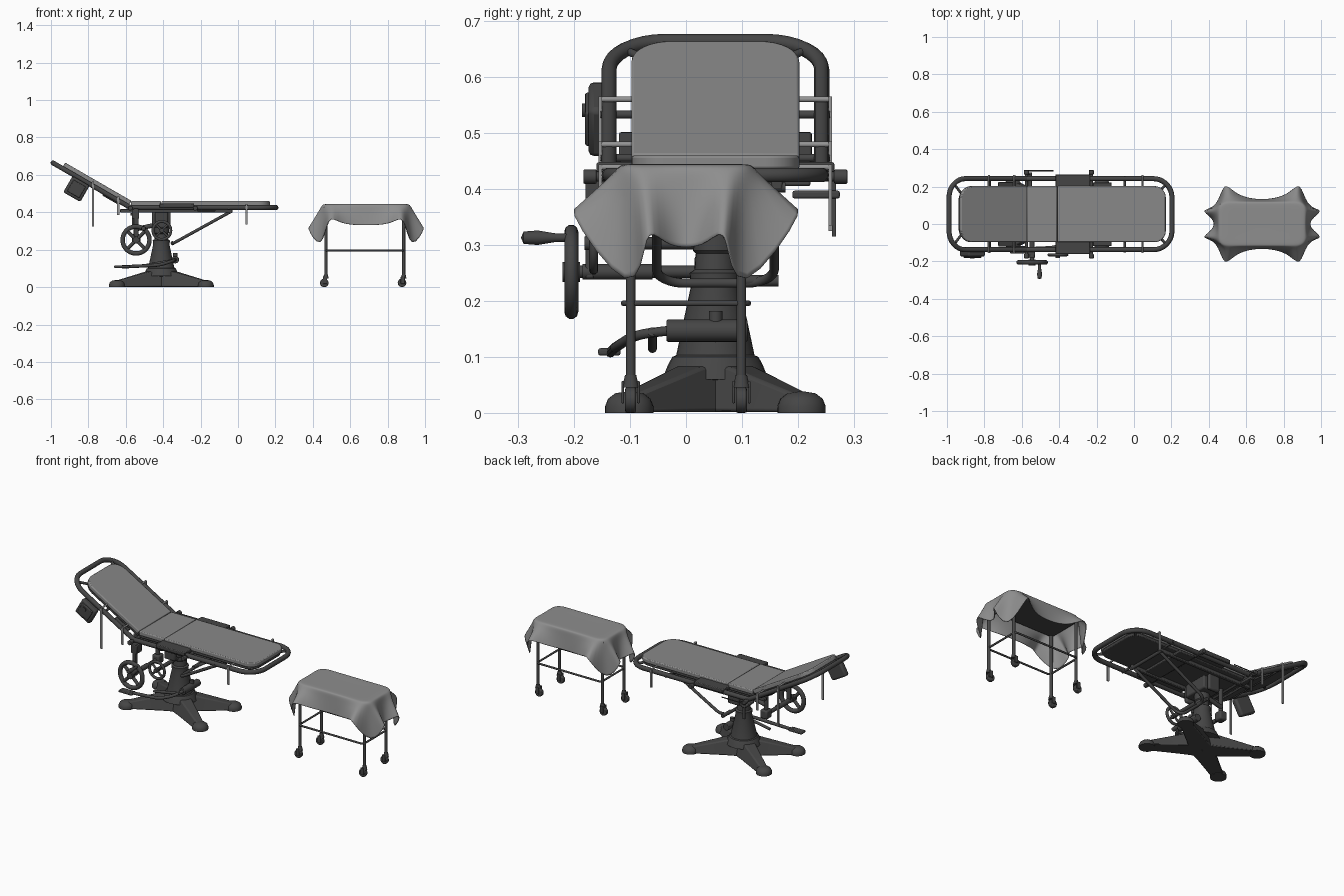
import bpy, bmesh
from math import radians, cos, sin, pi, atan2, hypot
from mathutils import Vector as V, Matrix as M

cube = bpy.data.objects.get("Cube")
if cube:
    bpy.data.objects.remove(cube, do_unlink=True)


def material(name, c):
    m = bpy.data.materials.new(name)
    m.use_nodes = True
    col = (c, c, c, 1)
    m.diffuse_color = col
    m.node_tree.nodes["Principled BSDF"].inputs["Base Color"].default_value = col
    return m


DARK = material("dark painted metal", 0.06)
PAD = material("grey padding", 0.25)
CLOTH = material("grey cloth", 0.27)
STEEL = material("light steel", 0.3)
I = M.Identity(4)


def finish(name, bm, mat, mx=I, bevel=0):
    bmesh.ops.recalc_face_normals(bm, faces=bm.faces)
    me = bpy.data.meshes.new(name)
    for f in bm.faces:
        f.smooth = True
    bm.transform(mx)
    bm.to_mesh(me)
    bm.free()
    me.set_sharp_from_angle(angle=radians(35))
    me.materials.append(mat)
    ob = bpy.data.objects.new(name, me)
    bpy.context.scene.collection.objects.link(ob)
    if bevel:
        mod = ob.modifiers.new("bevel", 'BEVEL')
        mod.width, mod.segments = bevel, 2
    return ob


def box(name, centre, size, mat=DARK, mx=I, bevel=0.004):
    bm = bmesh.new()
    bmesh.ops.create_cube(bm, size=1, matrix=M.Translation(centre) @ M.Diagonal((*size, 1)))
    return finish(name, bm, mat, mx, bevel)


def rod(name, a, b, r, mat=DARK, mx=I, r2=None, bevel=0):
    a, b = V(a), V(b)
    bm = bmesh.new()
    turn = (b - a).to_track_quat('Z', 'Y').to_matrix().to_4x4()
    bmesh.ops.create_cone(bm, cap_ends=True, segments=20, radius1=r, radius2=r if r2 is None else r2,
                          depth=(b - a).length, matrix=M.Translation((a + b) / 2) @ turn)
    return finish(name, bm, mat, mx, bevel)


def lathe(name, profile, mx, mat=DARK):
    bm = bmesh.new()
    vs = [bm.verts.new((r, 0, z)) for r, z in profile]
    edges = [bm.edges.new(p) for p in zip(vs, vs[1:])]
    bmesh.ops.spin(bm, geom=vs + edges, cent=(0, 0, 0), axis=(0, 0, 1), angle=2 * pi, steps=28)
    bmesh.ops.remove_doubles(bm, verts=bm.verts, dist=0.0002)
    return finish(name, bm, mat, mx)


def fillet(pts, r, steps=8):
    pts = [V(p) for p in pts]
    out = [pts[0]]
    for p, c, n in zip(pts, pts[1:], pts[2:]):
        a, b = c + (p - c).normalized() * r, c + (n - c).normalized() * r
        # blend of a curve and its chord handles approximates a round corner
        for i in range(steps + 1):
            t = i / steps
            k = 0.55
            ha, hb = a.lerp(c, k), b.lerp(c, k)
            out.append(a * (1 - t)**3 + ha * 3 * t * (1 - t)**2 + hb * 3 * t * t * (1 - t) + b * t**3)
    return out + [pts[-1]]


def pipe(name, pts, r, mat=DARK, mx=I, cyclic=False):
    cu = bpy.data.curves.new(name, 'CURVE')
    cu.dimensions = '3D'
    cu.bevel_depth, cu.bevel_resolution, cu.use_fill_caps = r, 3, True
    sp = cu.splines.new('POLY')
    sp.points.add(len(pts) - 1)
    for q, p in zip(sp.points, pts):
        q.co = (*(mx @ V(p)), 1)
    sp.use_cyclic_u = cyclic
    cu.materials.append(mat)
    ob = bpy.data.objects.new(name, cu)
    bpy.context.scene.collection.objects.link(ob)
    return ob


YC = 0.0525          # centre line of the table
RY = 0.19            # rail offset from it
HINGE = V((-0.575, 0, 0.425))
BACK = M.Translation(HINGE) @ M.Rotation(radians(30), 4, 'Y')
FLAT = M.Translation((0, 0, HINGE.z))


def pad(name, x0, x1, half, z0, z1, r, mat, mx):
    """Slab with rounded corners at the x1 end."""
    path = fillet([(x0, YC - half, 0), (x1, YC - half, 0), (x1, YC + half, 0), (x0, YC + half, 0)], r) if r else \
        [(x0, YC - half, 0), (x1, YC - half, 0), (x1, YC + half, 0), (x0, YC + half, 0)]
    bm = bmesh.new()
    f = bm.faces.new([bm.verts.new((p[0], p[1], z0)) for p in path])
    ext = bmesh.ops.extrude_face_region(bm, geom=[f])
    bmesh.ops.translate(bm, vec=(0, 0, z1 - z0), verts=[v for v in ext["geom"] if isinstance(v, bmesh.types.BMVert)])
    return finish(name, bm, mat, mx, 0.005)


# Bed sections: padding, board and tubular rail
pad("back_pad", -0.014, -0.423, 0.15, 0.01, 0.034, 0.07, PAD, BACK)
pad("back_board", -0.01, -0.418, 0.145, -0.006, 0.01, 0.07, DARK, BACK)
pad("seat_pad", -0.572, -0.412, 0.15, 0.01, 0.035, 0, PAD, FLAT)
pad("leg_pad", -0.41, 0.17, 0.15, 0.01, 0.035, 0.06, PAD, FLAT)
pad("leg_board", -0.57, 0.165, 0.145, -0.006, 0.01, 0.06, DARK, FLAT)
for name, x0, x1, mx in (("back", 0, -0.478, BACK), ("leg", -0.575, 0.203, FLAT)):
    pipe(name + "_rail", fillet([(x0, YC - RY, 0), (x1, YC - RY, 0), (x1, YC + RY, 0), (x0, YC + RY, 0)], 0.1),
         0.0135, DARK, mx)
    e = 1 if x1 > x0 else -1
    for s in (-1, 1):
        rod(name + "_corner_stay", (x1 - e * 0.085, YC + s * 0.1, 0), (x1 - e * 0.028, YC + s * 0.165, 0), 0.007, DARK, mx)

# Cross bars under the padding
for x, z, mat, mx in ((-0.243, 0.016, STEEL, BACK), (-0.085, 0.014, STEEL, BACK), (0.045, 0.014, STEEL, FLAT),
                      (-0.225, -0.005, DARK, BACK), (-0.07, -0.005, DARK, BACK), (-0.05, -0.003, DARK, FLAT)):
    rod("cross_bar", (x, YC - 0.205, z), (x, YC + 0.205, z), 0.005 if mat == STEEL else 0.007, mat, mx)
for x in (-0.575, -0.228):
    rod("pivot_bar", (x, YC - 0.22, -0.003), (x, YC + 0.22, -0.003), 0.009, DARK, FLAT)
    for s in (-1, 1):
        rod("pivot_knob", (x, YC + s * 0.212, -0.003), (x, YC + s * 0.236, -0.003), 0.013, DARK, FLAT, bevel=0.003)

# Hanging strips on both rails
for x, z0, z1 in ((-0.775, 0.325, 0.565), (-0.64, 0.385, 0.485), (0.045, 0.335, 0.444)):
    for s in (-1, 1):
        box("hanging_strip", (x, YC + s * 0.2055, (z0 + z1) / 2), (0.012, 0.006, z1 - z0), STEEL, bevel=0)

# Side plates and hinge plates
box("seat_side_plate", (-0.328, YC, 0.437), (0.185, 0.425, 0.022))
box("leg_hinge_plate", (-0.17, YC, 0.412), (0.1, 0.34, 0.014))
box("back_hinge_plate", (-0.115, YC, -0.012), (0.1, 0.345, 0.014), mx=BACK)
for s in (-1, 1):
    box("under_beam", (-0.33, YC + s * 0.11, 0.408), (0.6, 0.02, 0.02))
rod("side_guide", (-0.575, YC + 0.232, 0.415), (-0.43, YC + 0.232, 0.415), 0.003)
box("side_latch", (-0.56, YC + 0.18, 0.39), (0.03, 0.085, 0.014))
box("side_strap", (-0.56, YC + 0.212, 0.365), (0.014, 0.007, 0.1), bevel=0)

# Control box on the back rail
box("control_box", (-0.3, YC - 0.21, -0.058), (0.105, 0.034, 0.1), mx=BACK, bevel=0.01)
box("control_box_lid", (-0.3, YC - 0.228, -0.058), (0.075, 0.01, 0.07), mx=BACK)
rod("control_knob", (-0.31, YC - 0.225, -0.045), (-0.31, YC - 0.238, -0.045), 0.012, DARK, BACK)

# Pedestal column and head
CX = -0.41
lathe("column", [(0, 0.055), (0.095, 0.06), (0.085, 0.085), (0.077, 0.1), (0.07, 0.103), (0.044, 0.225), (0.046, 0.25),
                 (0.037, 0.256), (0.035, 0.285), (0.04, 0.29), (0.04, 0.36), (0, 0.36)], M.Translation((CX, YC, 0)))
box("head_block", (CX, YC, 0.365), (0.1, 0.15, 0.075), bevel=0.008)
for s in (-1, 1):
    box("head_cheek", (CX, YC + s * 0.09, 0.36), (0.07, 0.022, 0.09), bevel=0.008)

# Four splayed base legs with domed feet
for sx in (-1, 1):
    for sy in (-1, 1):
        dx, dy = sx * 0.2375, sy * 0.154
        mx = M.Translation((CX, YC, 0)) @ M.Rotation(atan2(dy, dx), 4, 'Z')
        bm = bmesh.new()
        ends = []
        for x, wb, wt, h in ((0.0, 0.065, 0.04, 0.092), (0.09, 0.052, 0.03, 0.082), (hypot(dx, dy), 0.034, 0.018, 0.034)):
            ends.append([bm.verts.new(p) for p in ((x, -wb, 0.002), (x, -wt, h), (x, wt, h), (x, wb, 0.002))])
        for a, b in zip(ends, ends[1:]):
            for i in range(4):
                bm.faces.new((a[i], a[i - 1], b[i - 1], b[i]))
        bm.faces.new(ends[0])
        bm.faces.new(ends[-1])
        finish("base_leg", bm, DARK, mx, 0.006)
        lathe("base_foot", [(0, 0), (0.043, 0), (0.043, 0.012), (0.038, 0.025), (0.025, 0.035), (0, 0.039)],
              M.Translation((CX + dx, YC + dy, 0)))


# Hand wheels
def hand_wheel(name, x, y, z, r, tube, inner):
    ring = [(x + r * cos(a), y, z + r * sin(a)) for a in (i * pi / 20 for i in range(40))]
    pipe(name + "_rim", ring, tube, cyclic=True)
    rod(name + "_hub", (x, y - 0.016, z), (x, y + 0.016, z), r * 0.25)
    for k in range(4):
        a = pi / 4 + k * pi / 2
        rod(name + "_spoke", (x, y, z), (x + r * cos(a), y, z + r * sin(a)), tube * 0.75)
    rod(name + "_shaft", (x, y, z), (x, inner, z), 0.011)


hand_wheel("large_wheel", -0.545, -0.205, 0.252, 0.072, 0.0125, 0.05)
hand_wheel("small_wheel", -0.407, -0.165, 0.303, 0.048, 0.008, 0.03)
lathe("crank_handle", [(0, 0), (0.007, 0), (0.008, 0.03), (0.013, 0.06), (0.011, 0.085), (0, 0.09)],
      M.Translation((-0.505, -0.205, 0.313)) @ M.Rotation(radians(90), 4, 'X'))
rod("wheel_sleeve", (-0.545, -0.185, 0.252), (-0.545, -0.06, 0.252), 0.014)
box("wheel_hanger", (-0.545, -0.172, 0.33), (0.025, 0.016, 0.18))
box("wheel_hanger_top", (-0.548, -0.155, 0.392), (0.04, 0.05, 0.05))
rod("tilt_screw", (-0.545, 0.04, 0.235), (-0.545, 0.04, 0.42), 0.012)
box("gear_case", (-0.545, 0.04, 0.258), (0.045, 0.05, 0.05), bevel=0.008)
rod("gear_link", (-0.545, 0.045, 0.31), (CX, 0.05, 0.34), 0.012)

# Looped brace from column to leg section
pipe("support_brace", fillet([(-0.04, YC - 0.105, 0.403), (-0.35, YC - 0.105, 0.232),
                              (-0.35, YC + 0.105, 0.232), (-0.04, YC + 0.105, 0.403)], 0.05), 0.0085)
rod("brace_axle", (-0.35, 0.09, 0.236), (-0.35, 0.165, 0.236), 0.01)
rod("brace_top_axle", (-0.04, YC - 0.125, 0.403), (-0.04, YC + 0.125, 0.403), 0.009)

# Foot pedals
rod("pedal_axle", (-0.335, -0.035, 0.147), (-0.335, 0.11, 0.147), 0.02, bevel=0.003)
rod("pedal_axle_bolt", (-0.335, 0.053, 0.16), (-0.335, 0.053, 0.182), 0.012)
pipe("pedal_arm", fillet([(-0.335, -0.03, 0.147), (-0.35, -0.09, 0.14), (-0.42, -0.125, 0.118), (-0.62, -0.135, 0.108)], 0.03),
     0.009)
box("pedal_plate", (-0.62, -0.137, 0.109), (0.085, 0.04, 0.013))
rod("pedal_link", (-0.335, -0.06, 0.145), (-0.5, -0.06, 0.115), 0.008)

# Trolley frame with casters
TX, LX, LY = 0.678, 0.208, 0.099
box("trolley_tray", (TX, 0, 0.425), (0.44, 0.215, 0.014))
rect = [(TX, -LY - 0.012, 0.196)] + [(TX + sx * LX, sy * (LY + 0.012), 0.196)
                                     for sx, sy in ((1, -1), (1, 1), (-1, 1), (-1, -1))] + [(TX, -LY - 0.012, 0.196)]
pipe("trolley_lower_rail", fillet(rect, 0.015, 4), 0.0055)
for sx in (-1, 1):
    for sy in (-1, 1):
        x, y = TX + sx * LX, sy * LY
        rod("trolley_leg", (x, y, 0.06), (x, y, 0.425), 0.0085)
        rod("caster_cap", (x, y, 0.045), (x, y, 0.068), 0.015, r2=0.01)
        for s in (-1, 1):
            box("caster_fork", (x - 0.005, y + s * 0.014, 0.037), (0.022, 0.005, 0.04), bevel=0.002)
        rod("caster_wheel", (x - 0.009, y - 0.01, 0.023), (x - 0.009, y + 0.01, 0.023), 0.023, bevel=0.004)

# Draped cloth: one quarter outline, mirrored round, lofted from top to hem
top = [(0.235, 0), (0.235, 0.045), (0.235, 0.085), (0.228, 0.108), (0.2, 0.12), (0.13, 0.12), (0, 0.12)]
hem = [(0.252, 0, 0.295), (0.272, 0.035, 0.3), (0.333, 0.078, 0.345), (0.237, 0.085, 0.175),
       (0.206, 0.24, 0.4), (0.14, 0.15, 0.335), (0, 0.125, 0.33)]


def ring(q):
    out = []
    for sx, sy, part in ((1, 1, q[:6]), (-1, 1, q[:0:-1]), (-1, -1, q[:6]), (1, -1, q[:0:-1])):
        out += [(0.685 + sx * x, sy * y, z) for x, y, z in part]
    return out


layers = [[(x * s, y * s, z) for x, y in top] for s, z in ((0.5, 0.444), (0.93, 0.445), (1.0, 0.441))]
for t in (0.2, 0.5, 0.8, 1):
    layers.append([tuple(V((*a, 0.437)).lerp(V(b), t)) for a, b in zip(top, hem)])
bm = bmesh.new()
loops = [[bm.verts.new(p) for p in ring(q)] for q in layers]
bm.faces.new(loops[0])
for a, b in zip(loops, loops[1:]):
    for i in range(len(a)):
        bm.faces.new((a[i - 1], a[i], b[i], b[i - 1]))
cloth = finish("draped_cloth", bm, CLOTH)
cloth.data.set_sharp_from_angle(angle=pi)
sub = cloth.modifiers.new("subdivision", 'SUBSURF')
sub.levels = sub.render_levels = 2
thick = cloth.modifiers.new("thickness", 'SOLIDIFY')
thick.thickness, thick.offset = 0.003, -1
